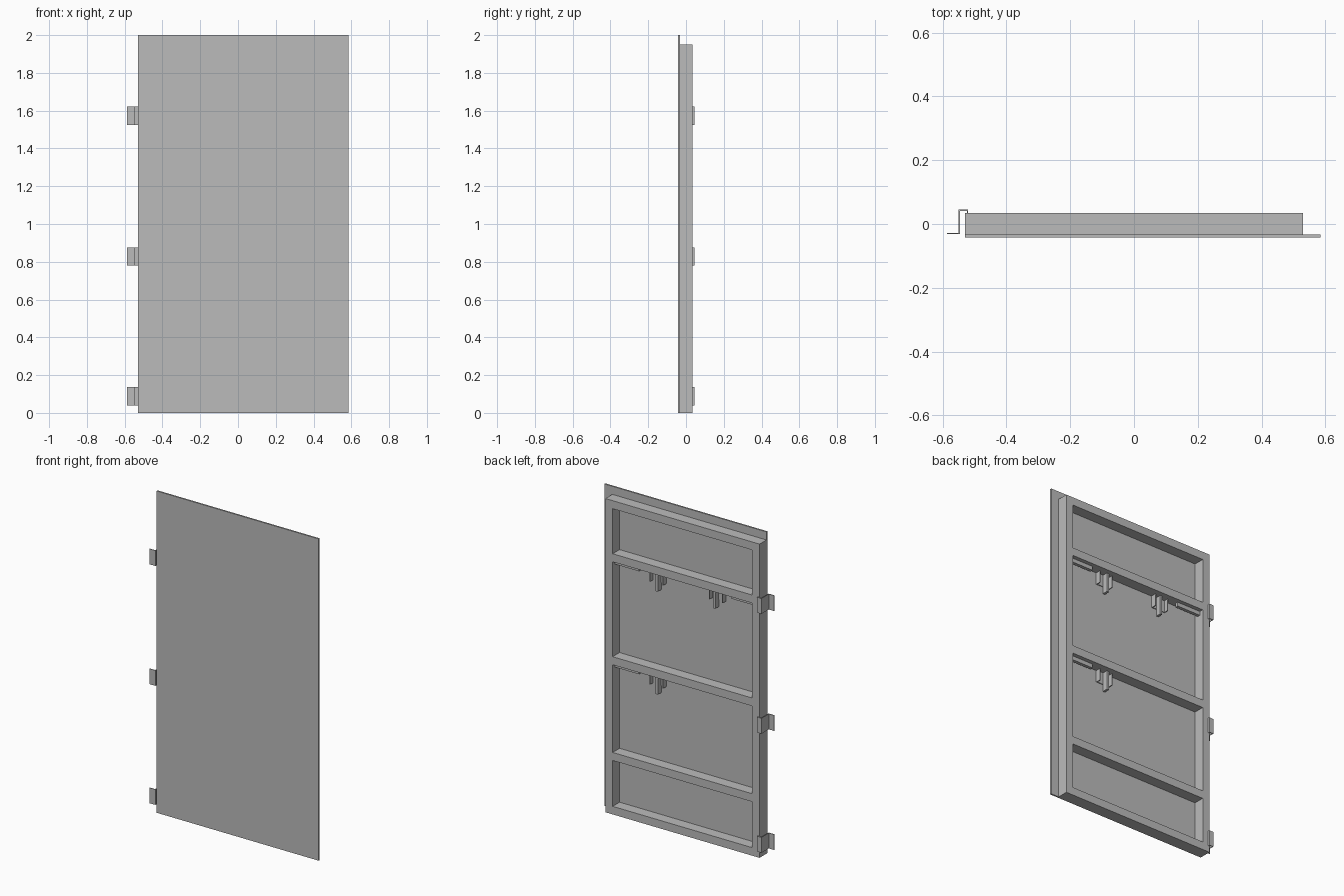
import bpy

cube = bpy.data.objects.get("Cube")
if cube:
    bpy.data.objects.remove(cube, do_unlink=True)

steel = bpy.data.materials.new("grey steel")
steel.use_nodes = True
GREY = (0.5, 0.5, 0.5, 1)
steel.diffuse_color = GREY
steel.node_tree.nodes["Principled BSDF"].inputs["Base Color"].default_value = GREY


def add_mesh(name, verts, faces):
    mesh = bpy.data.meshes.new(name)
    mesh.from_pydata(verts, [], faces)
    mesh.materials.append(steel)
    obj = bpy.data.objects.new(name, mesh)
    bpy.context.collection.objects.link(obj)
    return obj


def box(name, xs, ys, zs):
    """Flat-faced box between sorted x, y and z limits."""
    (x0, x1), (y0, y1), (z0, z1) = sorted(xs), sorted(ys), sorted(zs)
    verts = [(x, y, z) for x in (x0, x1) for y in (y0, y1) for z in (z0, z1)]
    faces = [(0, 1, 3, 2), (4, 6, 7, 5), (0, 4, 5, 1),
             (2, 3, 7, 6), (0, 2, 6, 4), (1, 5, 7, 3)]
    return add_mesh(name, verts, faces)


def folded_sheet(name, path, z0, z1, thickness):
    """Vertical sheet bent along a plan path and given thickness."""
    n = len(path)
    verts = [(x, y, z) for z in (z0, z1) for x, y in path]
    faces = [(i, i + 1, n + i + 1, n + i) for i in range(n - 1)]
    obj = add_mesh(name, verts, faces)
    mod = obj.modifiers.new("thickness", "SOLIDIFY")
    mod.thickness = thickness
    mod.offset = 0
    mod.use_even_offset = True
    return obj


# Door skin, overhanging the frame at the top and the latch side
SKIN_BACK, FRAME_BACK = -0.033, 0.035
HALF, TOP, TUBE = 0.53, 1.95, 0.05
box("door_skin", (-HALF, 0.585), (-0.043, SKIN_BACK), (0, 2))

# Frame of square tube: two stiles and five rails
depth = (SKIN_BACK, FRAME_BACK)
for side, name in ((-1, "hinge_stile"), (1, "latch_stile")):
    box(name, (side * HALF, side * (HALF - TUBE)), depth, (0, TOP))
inner = HALF - TUBE
for z in (0, 0.335, 0.93, 1.57, TOP - TUBE):
    box("rail", (-inner, inner), depth, (z, z + TUBE))

# Wrapped hinge brackets: front flap, side web, back lip
hinge_path = [(-0.587, -0.03), (-0.548, -0.03), (-0.548, 0.043),
              (-0.522, 0.043), (-0.522, FRAME_BACK)]
for z in (0.04, 0.78, 1.525):
    folded_sheet("hinge_bracket", hinge_path, z, z + 0.096, 0.004)

# Hanging hooks and guide strips below the middle rails
for side, under in ((1, 1.57), (-1, 1.57), (1, 0.93)):
    box("guide_strip", (side * 0.315, side * inner), (-0.01, 0.01),
        (under - 0.025, under))
    channel = [(side * 0.25, 0), (side * 0.25, -0.03),
               (side * 0.16, -0.03), (side * 0.16, 0)]
    folded_sheet("hook_channel", channel, under - 0.075, under, 0.005)
    box("hook_blade", (side * 0.19, side * 0.205), (-0.03, 0.005),
        (under - 0.12, under))
